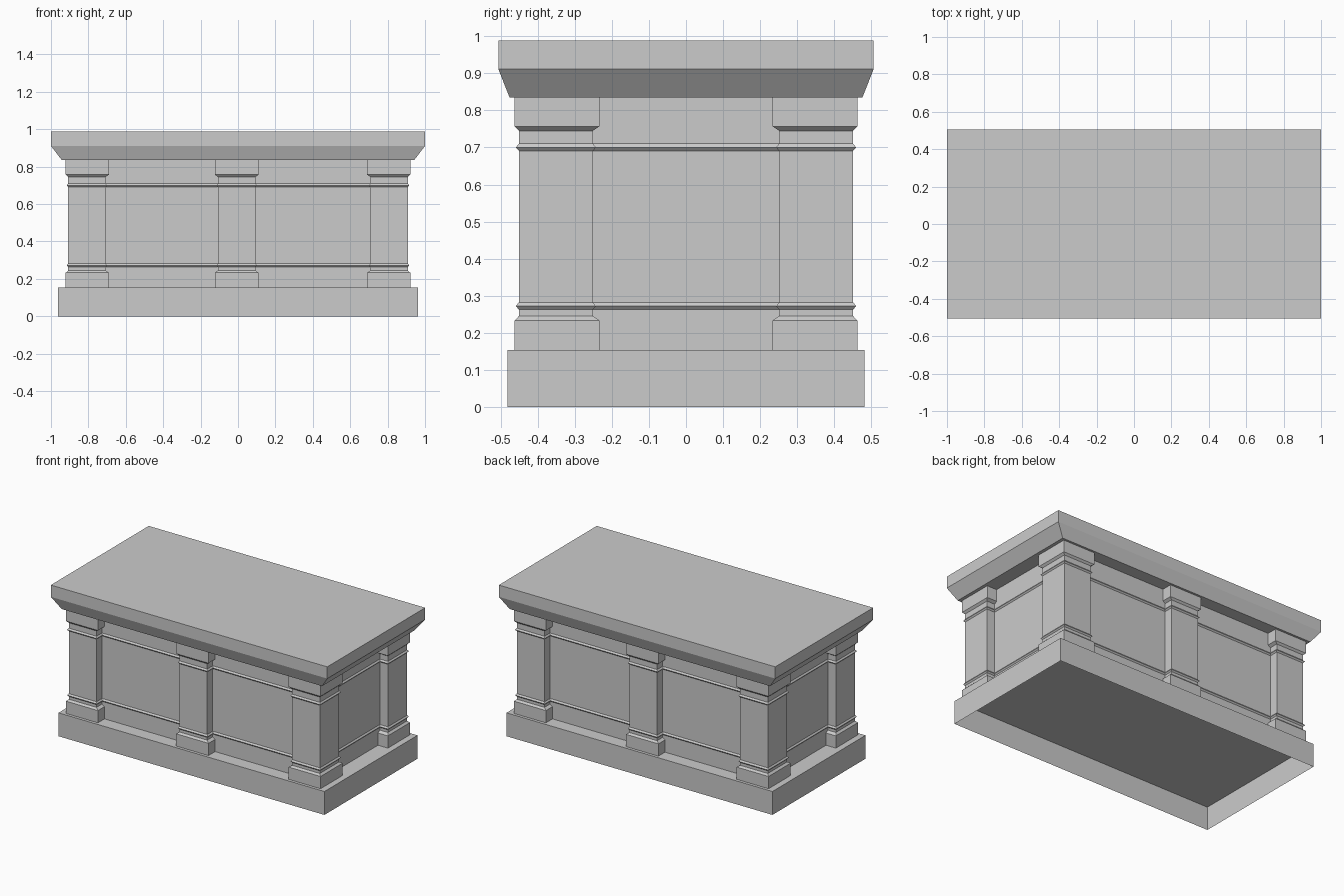
import bpy
import bmesh

cube = bpy.data.objects.get("Cube")
if cube:
    bpy.data.objects.remove(cube)

# One plain stone colour
stone = bpy.data.materials.new("grey_stone")
stone.use_nodes = True
GREY = (0.6, 0.6, 0.6, 1)
stone.diffuse_color = GREY
stone.node_tree.nodes["Principled BSDF"].inputs["Base Color"].default_value = GREY


def loft(name, rings, bottom=True, top=True):
    """Stack (outline, height) rings into one flat-shaded solid."""
    bm = bmesh.new()
    loops = [[bm.verts.new((x, y, z)) for x, y in pts] for pts, z in rings]
    for low, high in zip(loops, loops[1:]):
        for i in range(len(low)):
            j = (i + 1) % len(low)
            bm.faces.new((low[i], low[j], high[j], high[i]))
    if bottom:
        bm.faces.new(loops[0][::-1])
    if top:
        bm.faces.new(loops[-1])
    mesh = bpy.data.meshes.new(name)
    bm.to_mesh(mesh)
    bm.free()
    mesh.materials.append(stone)
    obj = bpy.data.objects.new(name, mesh)
    bpy.context.collection.objects.link(obj)
    return obj


def rect(x0, x1, y0, y1):
    return [(x0, y0), (x1, y0), (x1, y1), (x0, y1)]


def centred(hx, hy):
    return rect(-hx, hx, -hy, hy)


# Plan sizes
OUT_X, OUT_Y = 0.908, 0.451      # pillar faces
IN_X, IN_Y = 0.708, 0.251        # inner edges of corner pillars
WALL_X, WALL_Y = 0.85, 0.394     # recessed panels
MID, MID_W = -0.007, 0.1         # middle pillar centre and half width
BASE_Z, TOP_Z = 0.153, 0.835


def body_outline(d):
    """Counter-clockwise plan of panels and pillars, grown outward by d."""
    ox, oy, ix, iy = OUT_X + d, OUT_Y + d, IN_X - d, IN_Y - d
    wx, wy, m = WALL_X + d, WALL_Y + d, MID_W + d
    front = [(-ox, -oy), (-ix, -oy), (-ix, -wy), (MID - m, -wy),
             (MID - m, -oy), (MID + m, -oy), (MID + m, -wy),
             (ix, -wy), (ix, -oy), (ox, -oy)]
    right = [(ox, -iy), (wx, -iy), (wx, iy), (ox, iy)]
    back = [(x, -y) for x, y in reversed(front)]
    left = [(-x, -y) for x, y in right]
    return front + right + back + left


# Base, hollow underneath
loft("base", [(centred(0.962, 0.481), 0), (centred(0.962, 0.481), BASE_Z)], bottom=False)

# Body with two pointed mouldings running round panels and pillars
levels = [(BASE_Z, 0)]
for z in (0.272, 0.7):
    levels += [(z - 0.009, 0), (z, 0.008), (z + 0.01, 0)]
levels.append((TOP_Z, 0))
loft("body", [(body_outline(d), z) for z, d in levels])


# Plinth and capital blocks, chamfered to meet each pillar
def pillar_blocks(label, shaft, block):
    loft(label + "_plinth", [(block, BASE_Z), (block, 0.233), (shaft, 0.245)])
    loft(label + "_capital", [(shaft, 0.745), (block, 0.757), (block, TOP_Z)])


def ordered(a, b):
    return min(a, b), max(a, b)


for sy, depth in ((-1, "front"), (1, "back")):
    shaft_y = ordered(sy * IN_Y, sy * OUT_Y)
    block_y = ordered(sy * (IN_Y - 0.018), sy * (OUT_Y + 0.011))
    for sx, side in ((-1, "right"), (1, "left")):
        shaft_x = ordered(sx * IN_X, sx * OUT_X)
        block_x = ordered(sx * (IN_X - 0.018), sx * (OUT_X + 0.013))
        pillar_blocks(depth + "_" + side, rect(*shaft_x, *shaft_y), rect(*block_x, *block_y))
    wide = MID_W + 0.017
    pillar_blocks(depth + "_middle",
                  rect(MID - MID_W, MID + MID_W, *shaft_y),
                  rect(MID - wide, MID + wide, *block_y))

# Top slab with sloping underside
loft("top_slab", [(centred(0.942, 0.476), TOP_Z),
                  (centred(1, 0.506), 0.911),
                  (centred(1, 0.506), 0.988)])
